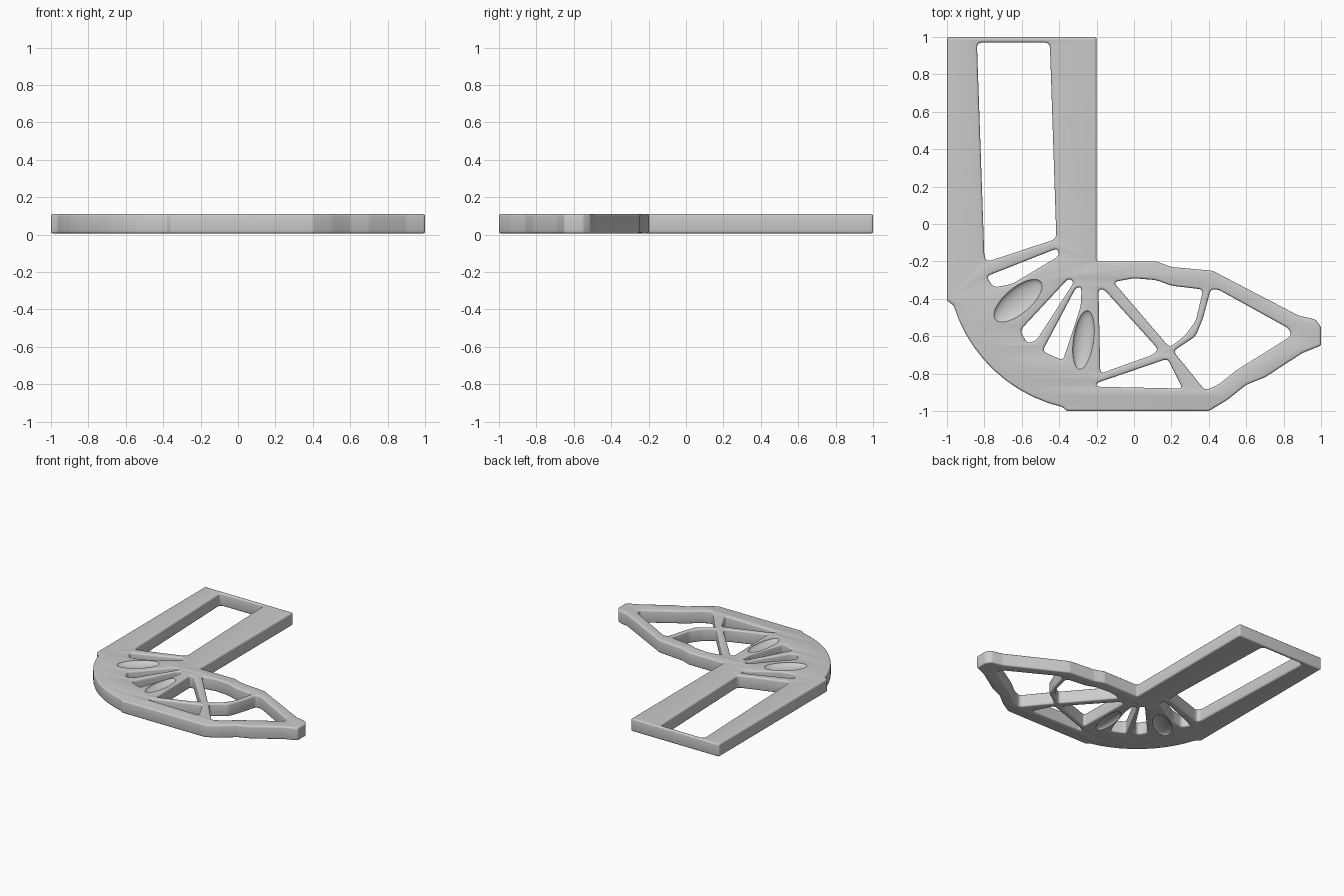
import bpy
import bmesh
import math
from mathutils import Vector

default_cube = bpy.data.objects.get("Cube")
if default_cube:
    bpy.data.objects.remove(default_cube)

THICKNESS = 0.105
EDGE = 0.012


def flat_material(name, colour):
    material = bpy.data.materials.new(name)
    material.use_nodes = True
    material.diffuse_color = colour
    shader = material.node_tree.nodes["Principled BSDF"]
    shader.inputs["Base Color"].default_value = colour
    return material


def round_corners(points, radius, steps=5):
    """Replace each corner of a closed polygon by a small curve."""
    rounded = []
    for i, corner in enumerate(points):
        before, after = points[i - 1], points[(i + 1) % len(points)]
        start = corner + (before - corner) * min(0.45, radius / (before - corner).length)
        end = corner + (after - corner) * min(0.45, radius / (after - corner).length)
        for s in range(steps + 1):
            t = s / steps
            rounded.append(start.lerp(corner, t).lerp(corner.lerp(end, t), t))
    return rounded


def add_loop(curve, points, radius):
    """Add a closed loop, given in hundredths of a unit."""
    corners = [Vector(p) / 100 for p in points]
    loop = round_corners(corners, radius)
    spline = curve.splines.new("POLY")
    spline.points.add(len(loop) - 1)
    for target, p in zip(spline.points, loop):
        target.co = (p.x, p.y, 0, 1)
    spline.use_cyclic_u = True


def dimple_cutter(name, centre, size, angle, z):
    """Flattened ball that presses a shallow hollow into a face."""
    bpy.ops.mesh.primitive_uv_sphere_add(segments=32, ring_count=16, radius=1)
    ball = bpy.context.object
    ball.name = name
    ball.location = (*centre, z)
    ball.scale = (*size, 0.03)
    ball.rotation_euler.z = math.radians(angle)
    ball.hide_render = True
    return ball


grey = flat_material("plain grey", (0.6, 0.6, 0.6, 1))

# Bracket profile: upright arm, round heel and tapering pointed arm
curve = bpy.data.curves.new("bracket_profile", "CURVE")
curve.dimensions = "2D"
curve.fill_mode = "BOTH"
curve.extrude = THICKNESS / 2 - EDGE
curve.bevel_depth = EDGE
curve.bevel_resolution = 2
curve.offset = -EDGE

heel = [(-20 + 80 * math.cos(a), -20 + 80 * math.sin(a))
        for a in (math.radians(d) for d in range(197, 259, 6))]
nose = [(12, -20), (20, -23), (42, -25), (88, -49), (97, -51), (100, -55),
        (100, -65), (90, -69), (70, -82), (60, -86), (50, -94), (40, -100)]
outline = [(-100, 100), (-20, 100), (-20, -20)] + nose + [(-36, -100)]
add_loop(curve, outline + heel[::-1] + [(-100, -41)], 0.012)

# Openings between the ribs
arm_window = [(-84, 97), (-45, 97), (-41.5, -8), (-78, -20), (-80, -18)]
heel_slots = [
    [(-79, -28), (-41, -13), (-40, -17), (-65, -32), (-75, -34)],
    [(-61, -57), (-35, -29), (-32, -31), (-52, -62), (-57, -64)],
    [(-49, -68), (-31, -34), (-28, -34), (-28.5, -44), (-32, -55), (-38, -73)],
]
truss_windows = [
    [(-19, -35), (-16, -35), (13, -67), (10, -70), (-18, -80)],
    [(-20, -85), (18, -72), (26, -88), (-20, -87)],
    [(-11, -31), (0, -29), (12, -30), (20, -33), (37, -35), (33, -52),
     (27, -60), (19, -66)],
    [(41, -35), (45, -35), (83, -56), (84, -60), (55, -78), (45, -86),
     (38, -89), (21, -68), (33, -60), (37, -50)],
]
add_loop(curve, arm_window, 0.03)
for opening in heel_slots + truss_windows:
    add_loop(curve, opening, 0.025)

profile = bpy.data.objects.new("bracket", curve)
bpy.context.collection.objects.link(profile)
bpy.ops.object.select_all(action="DESELECT")
profile.select_set(True)
bpy.context.view_layer.objects.active = profile
bpy.ops.object.convert(target="MESH")
bracket = bpy.context.object
bracket.name = "bracket"

# Weld the caps to the rounded rim
bm = bmesh.new()
bm.from_mesh(bracket.data)
bmesh.ops.remove_doubles(bm, verts=bm.verts, dist=0.0002)
bmesh.ops.recalc_face_normals(bm, faces=bm.faces)
bmesh.ops.translate(bm, verts=bm.verts, vec=(0, 0, THICKNESS / 2 + 0.006))
bm.to_mesh(bracket.data)
bm.free()
bracket.data.materials.clear()
bracket.data.materials.append(grey)

# Shallow hollows beside the heel slots, on both faces
hollows = [((-0.62, -0.41), (0.16, 0.07), 40), ((-0.27, -0.62), (0.055, 0.16), -8)]
for side, z in (("top", THICKNESS + 0.009), ("bottom", 0.003)):
    for number, (centre, size, angle) in enumerate(hollows):
        cutter = dimple_cutter(f"{side}_hollow_{number}", centre, size, angle, z)
        cutter.data.materials.append(grey)
        cut = bracket.modifiers.new(cutter.name, "BOOLEAN")
        cut.operation = "DIFFERENCE"
        cut.solver = "EXACT"
        cut.object = cutter
        bpy.ops.object.select_all(action="DESELECT")
        bpy.context.view_layer.objects.active = bracket
        bracket.select_set(True)
        bpy.ops.object.modifier_apply(modifier=cut.name)
        bpy.data.objects.remove(cutter)

bpy.ops.object.shade_smooth_by_angle(angle=math.radians(35))
